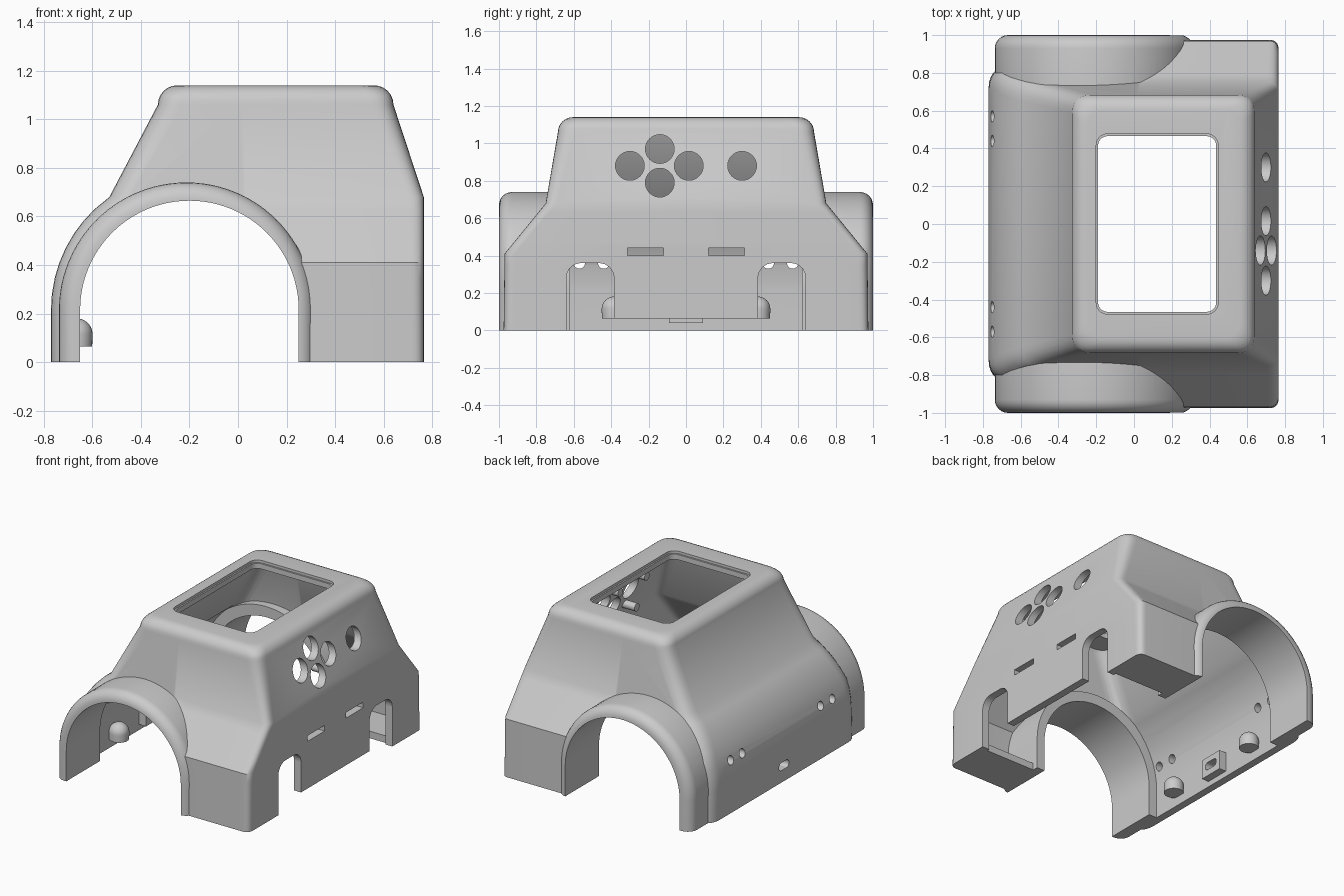
import bpy, bmesh, math
from mathutils import Matrix, Vector

cube = bpy.data.objects.get("Cube")
if cube:
    bpy.data.objects.remove(cube, do_unlink=True)

AXLE = Vector((-0.2, 0.215))     # wheel arch centre in x, z
TOP, RIM = 1.14, 0.08            # roof height and edge rounding

grey = bpy.data.materials.new("light grey")
grey.use_nodes = True
grey.diffuse_color = (0.6, 0.6, 0.6, 1)
grey.node_tree.nodes["Principled BSDF"].inputs["Base Color"].default_value = (0.6, 0.6, 0.6, 1)


def finish(name, bm):
    bmesh.ops.remove_doubles(bm, verts=bm.verts, dist=0.00001)
    bmesh.ops.recalc_face_normals(bm, faces=bm.faces)
    mesh = bpy.data.meshes.new(name)
    bm.to_mesh(mesh)
    bm.free()
    mesh.materials.append(grey)
    obj = bpy.data.objects.new(name, mesh)
    bpy.context.collection.objects.link(obj)
    return obj


def loft(name, rings):
    bm = bmesh.new()
    loops = [[bm.verts.new(p) for p in ring] for ring in rings]
    n = len(loops[0])
    for a, b in zip(loops, loops[1:]):
        for i in range(n):
            j = (i + 1) % n
            bm.faces.new((a[i], a[j], b[j], b[i]))
    bm.faces.new(loops[0])
    bm.faces.new(loops[-1])
    return finish(name, bm)


def box(name, x, y, z, axis=None, radius=0.0):
    """Box between limits, with the edges along one axis rounded."""
    bm = bmesh.new()
    bmesh.ops.create_cube(bm, size=1)
    for v in bm.verts:
        v.co = Vector([lo + (hi - lo) * (c + 0.5) for c, (lo, hi) in zip(v.co, (x, y, z))])
    if axis is not None:
        edges = [e for e in bm.edges
                 if abs((e.verts[0].co - e.verts[1].co).normalized()[axis]) > 0.9]
        bmesh.ops.bevel(bm, geom=edges, offset=radius, segments=8, profile=0.5, affect='EDGES')
    return finish(name, bm)


def rod(name, x0, x1, y, z, r):
    bm = bmesh.new()
    place = Matrix.Translation(((x0 + x1) / 2, y, z)) @ Matrix.Rotation(math.pi / 2, 4, 'Y')
    bmesh.ops.create_cone(bm, cap_ends=True, segments=32, radius1=r, radius2=r,
                          depth=x1 - x0, matrix=place)
    return finish(name, bm)


def combine(target, tool, op):
    mod = target.modifiers.new(op, 'BOOLEAN')
    mod.object, mod.operation, mod.solver = tool, op, 'EXACT'
    bpy.context.view_layer.objects.active = target
    bpy.ops.object.modifier_apply(modifier=mod.name)
    bpy.data.objects.remove(tool, do_unlink=True)


def cut(tool):
    combine(shell, tool, 'DIFFERENCE')


def add(tool):
    combine(shell, tool, 'UNION')


def ramp(z, points):
    """Straight-line interpolation through (z, value) points."""
    for (z0, a), (z1, b) in zip(points, points[1:]):
        if z <= z1:
            return a + (b - a) * max(0, (z - z0) / (z1 - z0))
    return points[-1][1]


def right_wall(z):
    return ramp(z, [(0, 0.765), (0.68, 0.765), (1.06, 0.64)])


def left_wall(z):
    if z <= AXLE.y:
        return AXLE.x - 0.57
    if z <= 0.68:
        return AXLE.x - math.sqrt(0.57 ** 2 - (z - AXLE.y) ** 2)
    return ramp(z, [(0.68, -0.53), (1.06, -0.33)])


def body_ring(z, inset, level=None):
    """Rounded outline of the body at one height."""
    xr, xl = right_wall(z) - inset, left_wall(z) + inset
    yh = ramp(z, [(0, 0.975), (0.41, 0.97), (0.68, 0.75), (1.06, 0.685)]) - inset
    yl = ramp(z, [(0, 0.82), (0.41, 0.81), (0.68, 0.735), (1.06, 0.685)]) - inset
    rr = ramp(z, [(0, 0.05), (0.68, 0.06), (1.06, 0.09)])
    corners = [(xr, -yh, rr), (xr, yh, rr), (0.05, yh, 0.05), (xl, yl, 0.1),
               (xl, -yl, 0.1), (0.05, -yh, 0.05)]
    ring = []
    for i, (x, y, r) in enumerate(corners):
        p = Vector((x, y))
        before = p + (Vector(corners[i - 1][:2]) - p).normalized() * r
        after = p + (Vector(corners[(i + 1) % 6][:2]) - p).normalized() * r
        for k in range(7):
            t = k / 6
            q = before * (1 - t) ** 2 + p * (2 * t * (1 - t)) + after * t ** 2
            ring.append((q.x, q.y, z if level is None else level))
    return ring


def arch_ring(cx, r, y, bottom):
    arc = [math.pi * (1 - i / 48) for i in range(49)]
    return ([(cx - r, y, bottom)]
            + [(cx + r * math.cos(a), y, AXLE.y + r * math.sin(a)) for a in arc]
            + [(cx + r, y, bottom)])


# Body shell: rounded outer loft minus a thinner inner one
heights = [0, AXLE.y, 0.28, 0.35, 0.41, 0.47, 0.53, 0.58, 0.63, 0.68, 1.06]
outer = [body_ring(z, 0) for z in heights]
for k in range(1, 7):
    a = math.pi / 2 * k / 6
    outer.append(body_ring(1.06, RIM * (1 - math.cos(a)), TOP - RIM + RIM * math.sin(a)))
shell = loft("body_shell", outer)
wall = 0.055
inner = [body_ring(0, wall, -0.1)] + [body_ring(z, wall) for z in heights[1:]]
inner.append(body_ring(1.06, wall + 0.01, 1.085))
cut(loft("cavity", inner))

# Wheel arches with a rounded outer lip
for side in (-1, 1):
    rings = [arch_ring(-0.212, 0.525, side * 0.62, 0)]
    for k in range(7):
        a = math.pi / 2 * k / 6
        rings.append(arch_ring(-0.212, 0.455 + 0.07 * math.cos(a),
                               side * (0.93 + 0.07 * math.sin(a)), 0))
    add(loft("arch", rings))

# Corner floor plates
for side in (-1, 1):
    y = sorted((side * 0.66, side * 0.95))
    add(box("floor_plate", (0.28, 0.74), y, (0, 0.05)))

# Frame behind the rear socket
add(box("socket_frame", (-0.74, -0.66), (-0.09, 0.09), (0.04, 0.18)))

# Wheel opening runs right through
cut(loft("wheel_opening", [arch_ring(AXLE.x, 0.45, y, -0.1) for y in (-1.1, 1.1)]))

# Roof window with a shallow rebate
cut(box("window", (-0.19, 0.435), (-0.465, 0.465), (0.95, 1.3), 2, 0.05))
cut(box("window_rebate", (-0.2, 0.445), (-0.477, 0.477), (1.122, 1.3), 2, 0.06))

# Right wall: notches, slots, raised lower edge and round holes
cut(box("lower_edge", (0.6, 0.9), (-0.5, 0.5), (-0.1, 0.065)))
for side in (-1, 1):
    cut(box("notch", (0.6, 0.9), sorted((side * 0.385, side * 0.64)), (-0.3, 0.36), 0, 0.08))
    cut(box("slot", (0.6, 0.9), sorted((side * 0.12, side * 0.313)), (0.4, 0.44)))
for y, z in ((-0.30, 0.88), (-0.14, 0.97), (-0.14, 0.79), (0.015, 0.88), (0.30, 0.88)):
    cut(rod("button_hole", 0.45, 0.9, y, z, 0.077))

# Left wall: paired holes and a socket
for y in (-0.57, -0.44, 0.44, 0.57):
    cut(rod("small_hole", -0.9, -0.6, y, 0.36, 0.03))
cut(box("socket", (-0.9, -0.6), (-0.055, 0.055), (0.085, 0.14), 0, 0.025))

# Pegs behind the button holes
pegs = [rod("button_peg", right_wall(z) - 0.15, right_wall(z) - 0.03, y, z, 0.028)
        for y in (-0.29, 0.01) for z in (0.76, 1.0)]

# Domed screw posts on the left wall
posts = []
for side in (-1, 1):
    bm = bmesh.new()
    bmesh.ops.create_uvsphere(bm, u_segments=32, v_segments=16, radius=0.066)
    for v in bm.verts:
        if v.co.z < -0.001:
            v.co.z = -0.05
        v.co += Vector((-0.665, side * 0.385, 0.115))
    posts.append(finish("screw_post", bm))

# Smooth shading with sharp edges kept
bpy.ops.object.select_all(action='DESELECT')
for obj in [shell] + pegs + posts:
    obj.select_set(True)
bpy.context.view_layer.objects.active = shell
bpy.ops.object.shade_smooth_by_angle(angle=math.radians(30))
